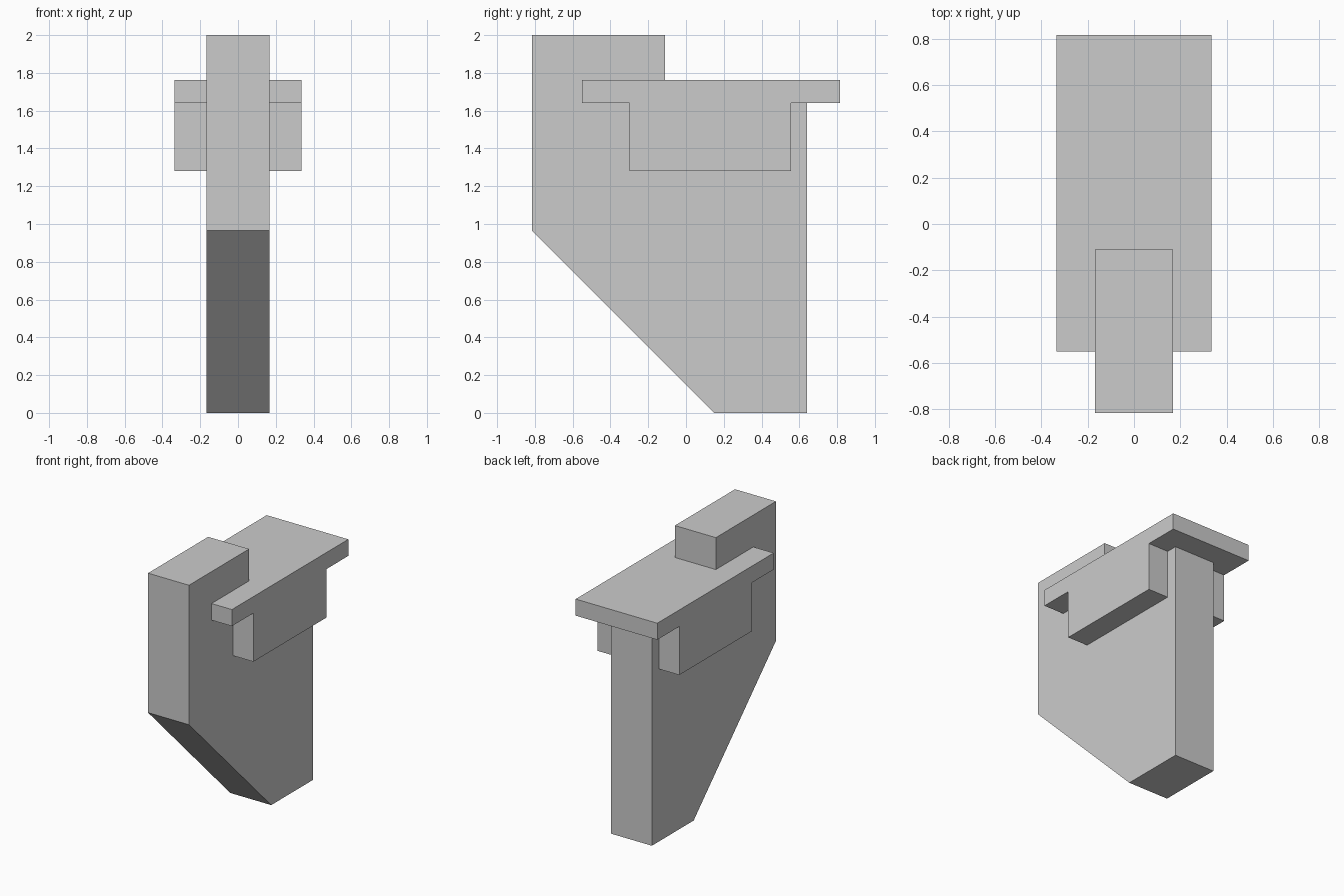
import bpy
import bmesh

# Remove the default cube
cube = bpy.data.objects.get("Cube")
if cube:
    bpy.data.objects.remove(cube, do_unlink=True)

grey = bpy.data.materials.new("plain_grey")
colour = (0.6, 0.6, 0.6, 1.0)
grey.diffuse_color = colour
grey.use_nodes = True
grey.node_tree.nodes["Principled BSDF"].inputs["Base Color"].default_value = colour


def side_prism(name, outline, half_width):
    """Extrude a (y, z) outline across x, centred on x = 0."""
    bm = bmesh.new()
    face = bm.faces.new([bm.verts.new((-half_width, y, z)) for y, z in outline])
    grown = bmesh.ops.extrude_face_region(bm, geom=[face])["geom"]
    moved = [v for v in grown if isinstance(v, bmesh.types.BMVert)]
    bmesh.ops.translate(bm, verts=moved, vec=(2 * half_width, 0, 0))
    bmesh.ops.recalc_face_normals(bm, faces=bm.faces)
    mesh = bpy.data.meshes.new(name)
    bm.to_mesh(mesh)
    bm.free()
    mesh.materials.append(grey)
    obj = bpy.data.objects.new(name, mesh)
    bpy.context.collection.objects.link(obj)
    return obj


# Upright slab with a sloped lower front and a raised front block;
# its rear top sits inside the crosspiece
side_prism("body", [(-0.815, 0.965), (0.15, 0), (0.64, 0), (0.64, 1.70),
                    (-0.11, 1.70), (-0.11, 2), (-0.815, 2)], 0.168)

# Wide top plate with a deeper cheek on each side
side_prism("crosspiece", [(-0.55, 1.64), (-0.298, 1.64), (-0.298, 1.28),
                          (0.557, 1.28), (0.557, 1.64), (0.815, 1.64),
                          (0.815, 1.763), (-0.55, 1.763)], 0.335)
